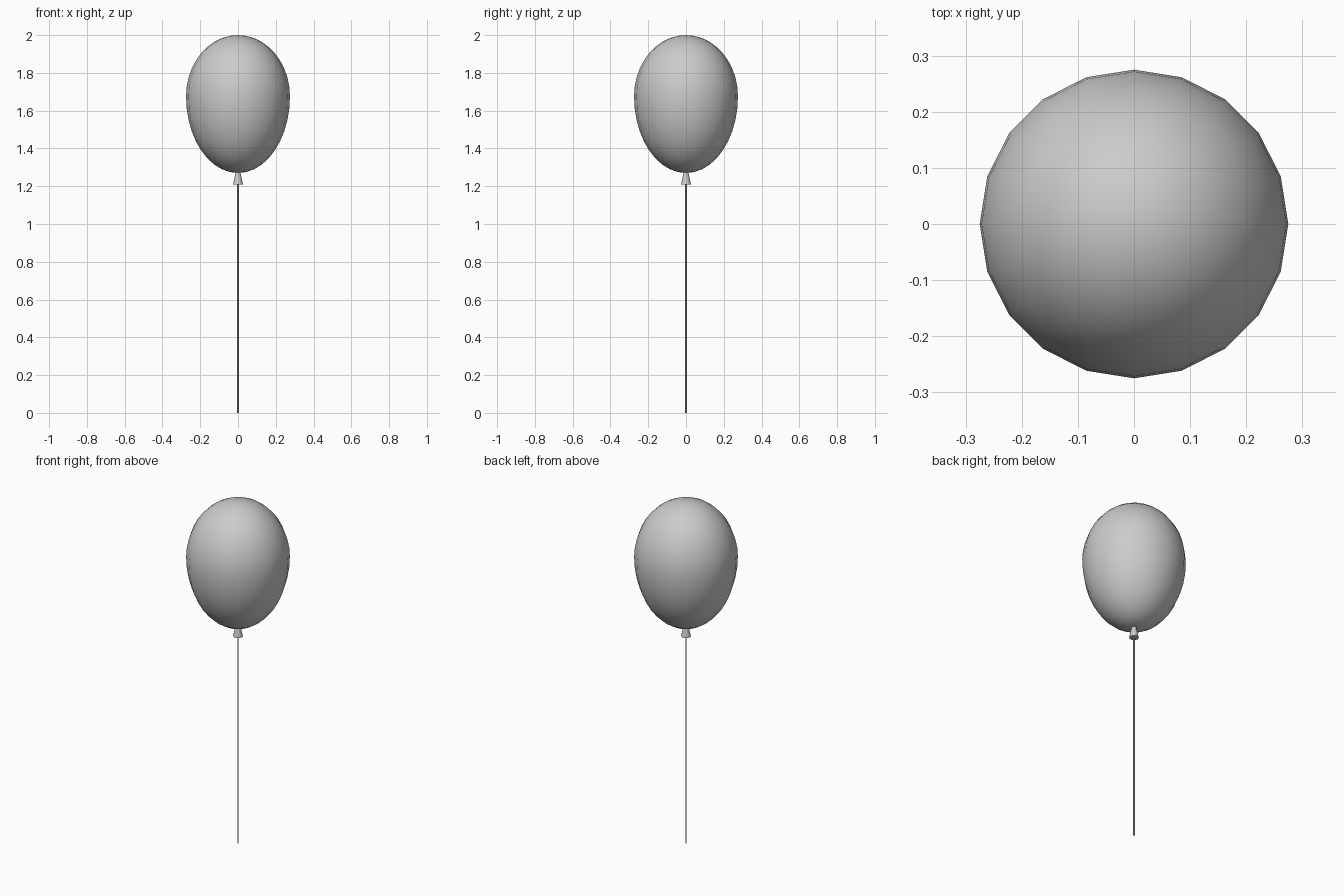
import bpy
import math

if "Cube" in bpy.data.objects:
    bpy.data.objects.remove(bpy.data.objects["Cube"])


def lathe(name, profile, sides, angle):
    """Revolve (radius, z) points from bottom to top; ends are closed."""
    verts, rings, faces = [], [], []
    for r, z in profile:
        start = len(verts)
        n = 1 if r < 1e-6 else sides
        for i in range(n):
            a = 2 * math.pi * i / sides
            verts.append((r * math.cos(a), r * math.sin(a), z))
        rings.append([start + i % n for i in range(sides)])
    for lo, hi in zip(rings, rings[1:]):
        for i in range(sides):
            j = (i + 1) % sides
            loop = (lo[i], lo[j], hi[j], hi[i])
            faces.append(tuple(dict.fromkeys(loop)))
    if profile[0][0] > 1e-6:
        faces.append(tuple(reversed(rings[0])))
    if profile[-1][0] > 1e-6:
        faces.append(tuple(rings[-1]))
    mesh = bpy.data.meshes.new(name)
    mesh.from_pydata(verts, [], faces)
    obj = bpy.data.objects.new(name, mesh)
    bpy.context.collection.objects.link(obj)
    bpy.ops.object.select_all(action='DESELECT')
    obj.select_set(True)
    bpy.context.view_layer.objects.active = obj
    bpy.ops.object.shade_smooth_by_angle(angle=math.radians(angle))
    return obj


# Balloon: egg shape, widest above the middle
WIDEST, RADIUS, UP, DOWN = 1.675, 0.275, 0.325, 0.405
egg = []
STEPS = 20
for k in range(STEPS + 1):
    t = -math.pi / 2 + math.pi * k / STEPS
    height = UP if t > 0 else DOWN
    r = 0 if k in (0, STEPS) else RADIUS * math.cos(t)
    egg.append((r, WIDEST + height * math.sin(t)))
lathe("balloon", egg, 20, 60)

# Flared knot below the balloon
lathe("knot", [(0.026, 1.21), (0.012, 1.277)], 12, 40)

# Thin straight string
lathe("string", [(0.004, 0.0), (0.004, 1.22)], 8, 60)
